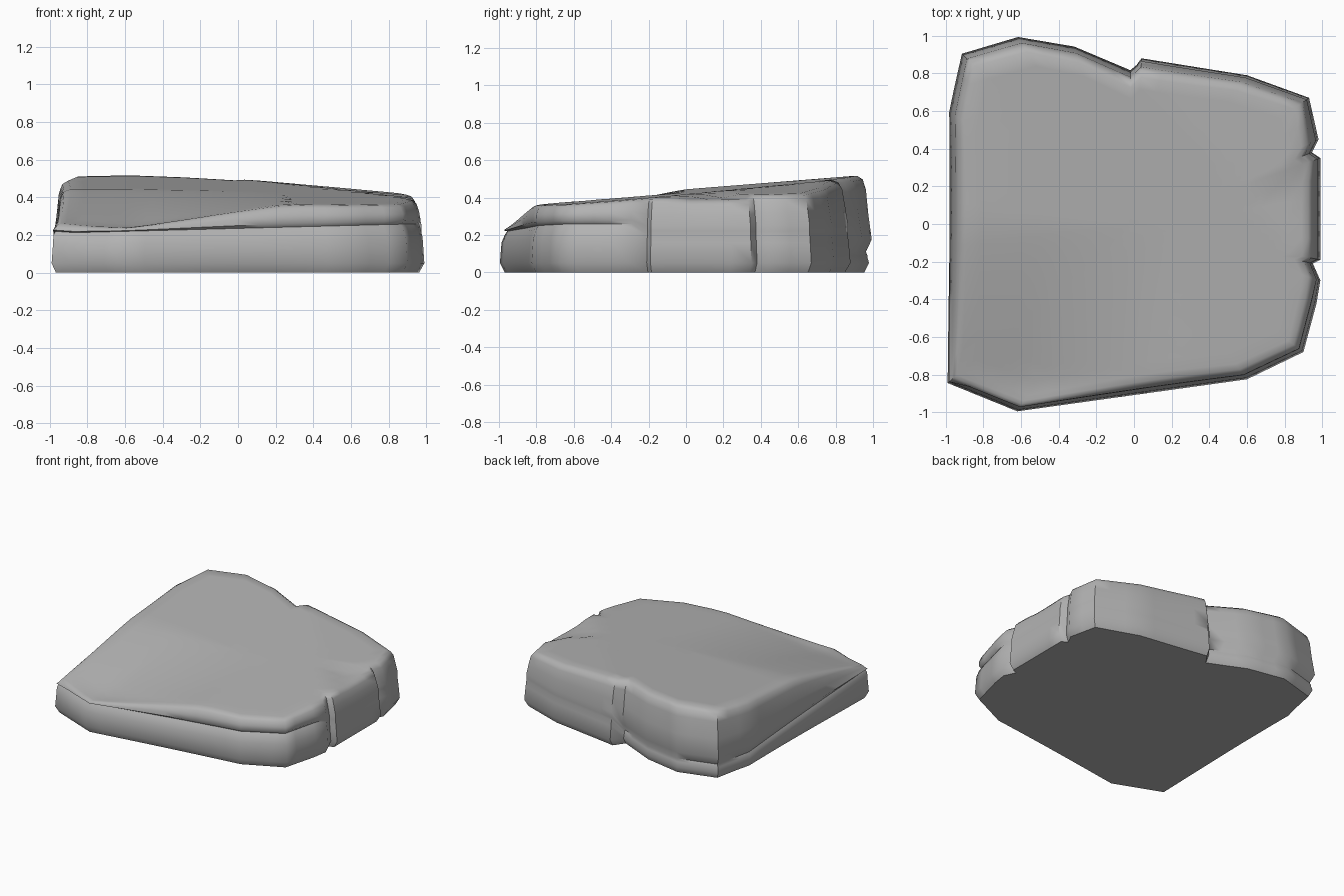
import bpy, bmesh, math
from mathutils import Vector

cube = bpy.data.objects.get("Cube")
if cube:
    bpy.data.objects.remove(cube, do_unlink=True)

stone = bpy.data.materials.new("grey_stone")
stone.use_nodes = True
colour = (0.45, 0.45, 0.45, 1)
stone.diffuse_color = colour
stone.node_tree.nodes["Principled BSDF"].inputs["Base Color"].default_value = colour
stone.node_tree.nodes["Principled BSDF"].inputs["Roughness"].default_value = 0.9

# Widest outline, with notches where the boulder lobes meet
outline = [(-.99, .6), (-.92, .91), (-.62, 1), (-.32, .95), (-.02, .825), (.04, .88),
           (.6, .79), (.93, .67), (.98, .45), (.945, .38), (.99, .35), (.99, -.19),
           (.95, -.21), (.99, -.3), (.97, -.42), (.9, -.68), (.6, -.825),
           (-.62, -.995), (-.99, -.845)]


def clamp(v):
    return max(0.0, min(1.0, v))


def top_height(x, y):
    """Sloping top: low front left corner, lower lobes on the back right."""
    z = .38 + .08 * (y + .8) - .02 * max(0, x + .6)
    z -= .13 * clamp(-y / .85) ** 1.2 * clamp((.25 - x) / .8)
    past_crease = (x - .1) * .737 + (y - .75) * .676
    z -= .09 * max(0, past_crease)
    if past_crease > .02 and y < .15 + .7 * (x - .65):
        z -= .02 * clamp(past_crease / .1)
    return z


def lobe(x, y):
    """Ledge height, ledge depth and lower inset for a point on the rim."""
    if y > -.25 and x > .02:                      # plain side lobes
        return .22, 0, 0
    if y > .62 and x < .02:                       # overhanging back lobe
        return .11, .02, .025
    if x < -.9:                                   # ledge tapering along the side
        t = clamp((y + .85) / 1.45)
        return .22 - .11 * t, .025, .02 * t
    return .235 + .025 * x, .03 * clamp((-.25 - y) / .1), 0


def pulled_in(p, amount, z):
    q = p * (1 - amount / p.length)
    return Vector((q.x, q.y, z))


def rim_profile(p):
    """Points up the side of the slab, from the base to the top edge."""
    ledge, depth, low = lobe(p.x, p.y)
    top = top_height(*(p * (1 - .1 / p.length)))
    rise = top - ledge
    body = .015 if low == 0 else 0
    steps = [(low + .03, 0), (low, .05), (low + .01, ledge * .72),
             (low + body + depth * .5, ledge - .02), (low + body + depth, ledge),
             (body + depth * .4, ledge + rise * .16),
             (.03, ledge + rise * .5), (.045, ledge + rise * .82),
             (.065, ledge + rise * .95), (.1, top)]
    return [pulled_in(p, a, z) for a, z in steps]


# Split long outline edges so the top can curve
rim = []
for i, a in enumerate(outline):
    a, b = Vector(a), Vector(outline[(i + 1) % len(outline)])
    n = max(1, math.ceil((b - a).length / .13))
    rim += [a.lerp(b, k / n) for k in range(n)]

# Loft the sides, then carry shrinking rings over the top
bm = bmesh.new()
columns = [rim_profile(p) for p in rim]
rings = [[bm.verts.new(c[k]) for c in columns] for k in range(len(columns[0]))]
for k in range(1, 12):
    scale = 1 - k / 12
    ring = []
    for c in columns:
        x, y = c[-1].x * scale, c[-1].y * scale
        ring.append(bm.verts.new((x, y, top_height(x, y))))
    rings.append(ring)

count = len(rim)
for lower, upper in zip(rings, rings[1:]):
    for i in range(count):
        j = (i + 1) % count
        bm.faces.new((lower[i], lower[j], upper[j], upper[i]))
bm.faces.new(rings[0])
centre = bm.verts.new((0, 0, top_height(0, 0)))
for i in range(count):
    bm.faces.new((rings[-1][i], rings[-1][(i + 1) % count], centre))
bmesh.ops.recalc_face_normals(bm, faces=bm.faces)

mesh = bpy.data.meshes.new("rock_slab")
bm.to_mesh(mesh)
bm.free()
mesh.materials.append(stone)
slab = bpy.data.objects.new("rock_slab", mesh)
bpy.context.collection.objects.link(slab)
bpy.context.view_layer.objects.active = slab
slab.select_set(True)
bpy.ops.object.shade_smooth_by_angle(angle=math.radians(50))
